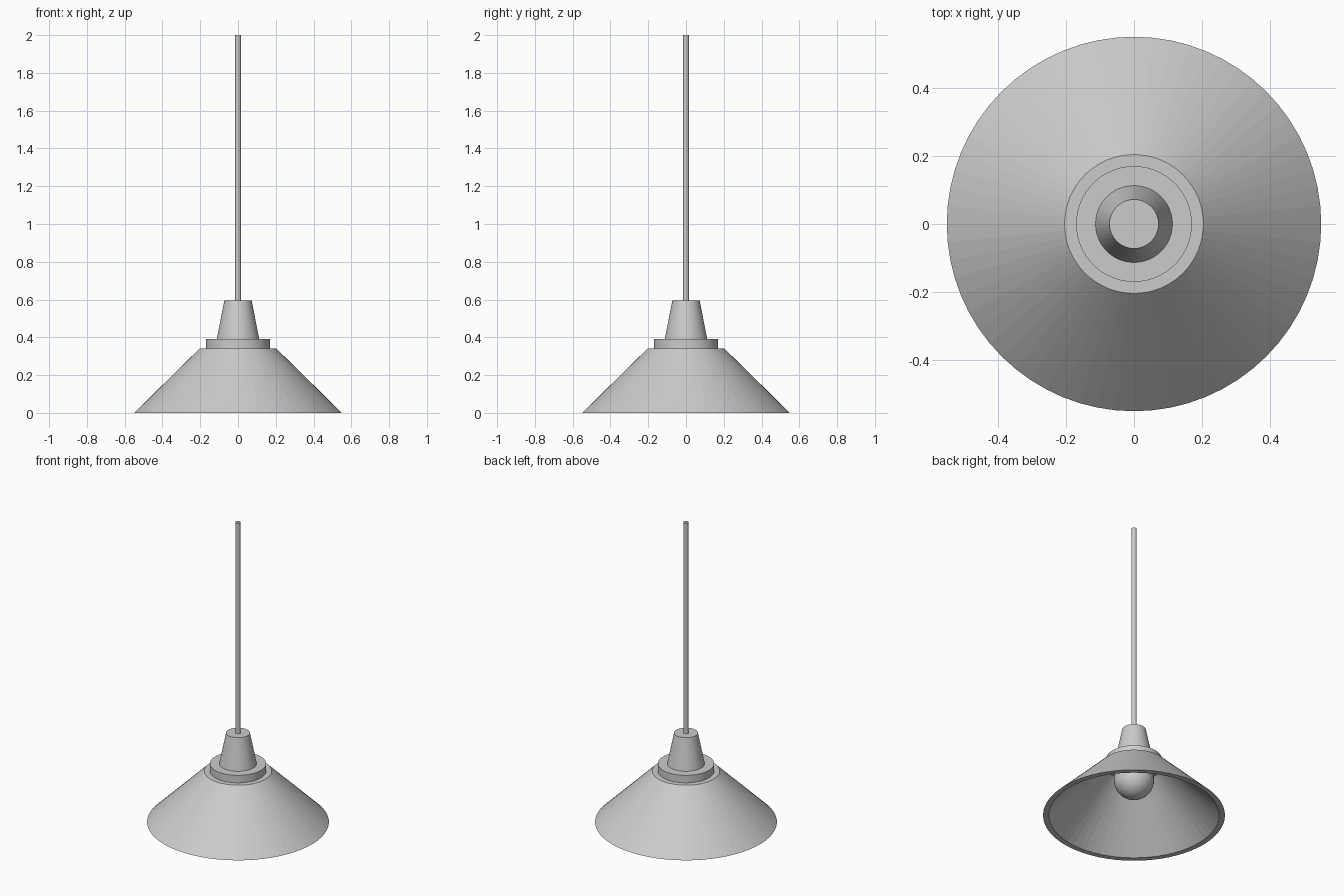
import bpy, math

if "Cube" in bpy.data.objects:
    bpy.data.objects.remove(bpy.data.objects["Cube"])


def lathe(name, profile, sides, closed=False, smooth=True):
    """Revolve an (r, z) profile around z; r = 0 points become a single pole."""
    verts, rings = [], []
    for r, z in profile:
        n = sides if r > 0 else 1
        start = len(verts)
        for i in range(n):
            a = 2 * math.pi * i / sides
            verts.append((r * math.cos(a), r * math.sin(a), z))
        rings.append([start + i % n for i in range(sides)])
    pairs = list(zip(rings, rings[1:]))
    if closed:
        pairs.append((rings[-1], rings[0]))
    faces = []
    for low, high in pairs:
        for i in range(sides):
            j = (i + 1) % sides
            loop = [low[i], low[j], high[j], high[i]]
            faces.append(list(dict.fromkeys(loop)))
    mesh = bpy.data.meshes.new(name)
    mesh.from_pydata(verts, [], faces)
    obj = bpy.data.objects.new(name, mesh)
    bpy.context.collection.objects.link(obj)
    if smooth:
        bpy.ops.object.select_all(action='DESELECT')
        obj.select_set(True)
        bpy.context.view_layer.objects.active = obj
        bpy.ops.object.shade_smooth_by_angle(angle=math.radians(35))
    return obj


# Conical shade with an even wall, open at the top and bottom
lathe("shade", [(0.515, 0), (0.55, 0), (0.204, 0.34), (0.169, 0.34)], 64,
      closed=True, smooth=False)

# Disc collar closing the shade's top opening
lathe("collar", [(0, 0.34), (0.17, 0.34), (0.17, 0.39), (0, 0.39)], 64)

# Tapered lamp socket
lathe("socket", [(0, 0.39), (0.113, 0.39), (0.072, 0.595), (0, 0.595)], 48)

# Hanging cord, an open tube
lathe("cord", [(0.016, 0.59), (0.016, 2.0)], 16)

# Round bulb
bpy.ops.mesh.primitive_uv_sphere_add(segments=32, ring_count=16, radius=0.122,
                                     location=(0, 0, 0.246))
bulb = bpy.context.object
bulb.name = "bulb"
bpy.ops.object.shade_smooth()
